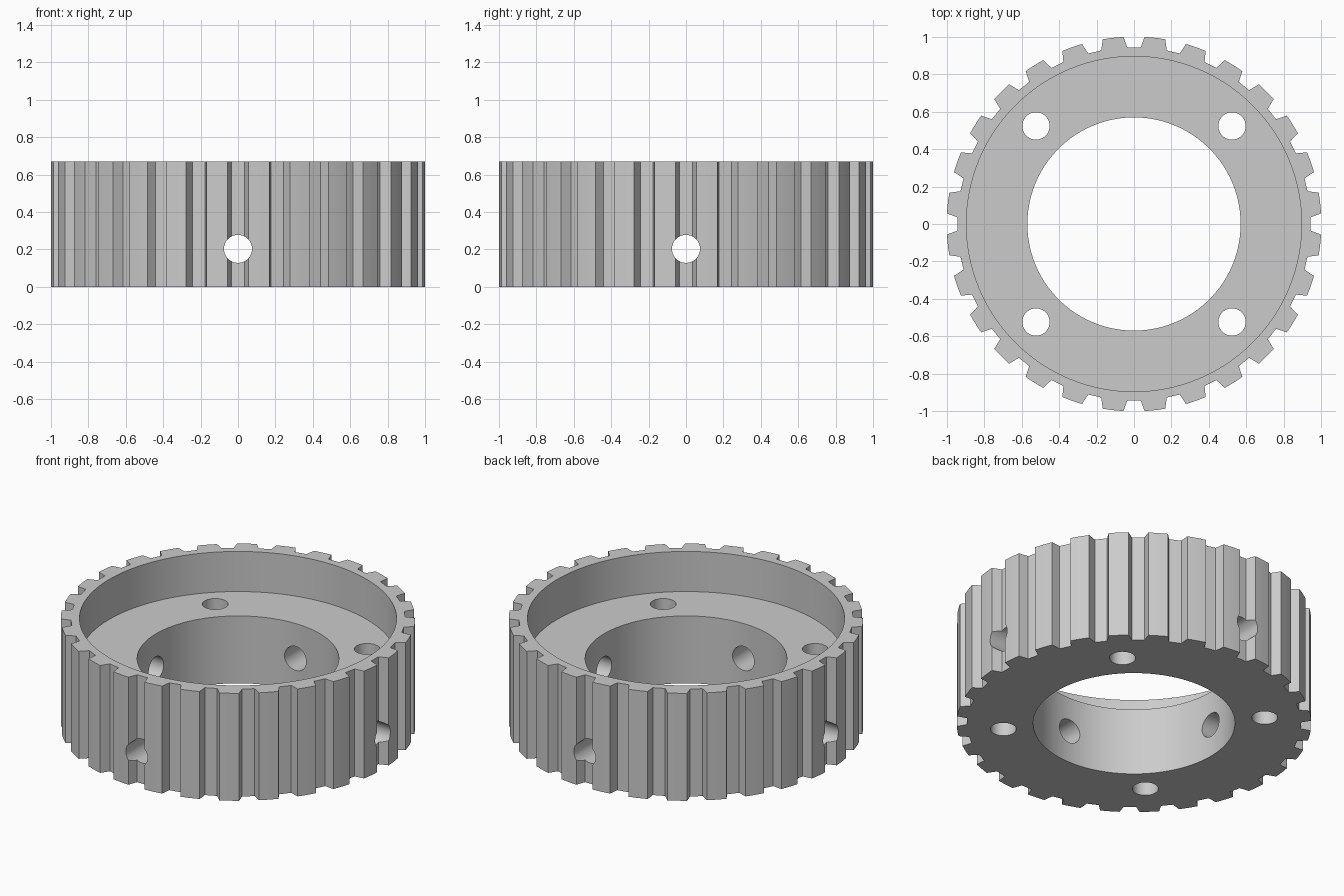
import bpy
import bmesh
from math import sin, cos, radians, pi
from mathutils import Matrix

old = bpy.data.objects.get("Cube")
if old:
    bpy.data.objects.remove(old, do_unlink=True)

HEIGHT, FLOOR_Z = 0.67, 0.42
TEETH, TIP_R, ROOT_R = 28, 1.0016, 0.944

grey = bpy.data.materials.new("light grey metal")
colour = (0.6, 0.6, 0.6, 1)
grey.diffuse_color = colour
grey.use_nodes = True
grey.node_tree.nodes["Principled BSDF"].inputs["Base Color"].default_value = colour


def make_object(name, bm):
    bmesh.ops.recalc_face_normals(bm, faces=bm.faces)
    mesh = bpy.data.meshes.new(name)
    bm.to_mesh(mesh)
    bm.free()
    mesh.materials.append(grey)
    obj = bpy.data.objects.new(name, mesh)
    bpy.context.collection.objects.link(obj)
    return obj


def drill(target, radius, length, matrix, segments):
    """Subtract a cylinder from the target and discard the cutter."""
    bm = bmesh.new()
    bmesh.ops.create_cone(bm, cap_ends=True, segments=segments, radius1=radius,
                          radius2=radius, depth=length, matrix=matrix)
    cutter = make_object("cutter", bm)
    cutter.hide_render = True
    mod = target.modifiers.new("drill", "BOOLEAN")
    mod.operation, mod.solver, mod.object = "DIFFERENCE", "EXACT", cutter
    bpy.context.view_layer.objects.active = target
    bpy.ops.object.modifier_apply(modifier=mod.name)
    bpy.data.objects.remove(cutter, do_unlink=True)


# Toothed rim: one trapezoid tooth with a slightly curved tip, repeated round the circle
tooth = [(ROOT_R, -4.28), (TIP_R, -3.2), (TIP_R, -1.07),
         (TIP_R, 1.07), (TIP_R, 3.2), (ROOT_R, 4.28)]
bm = bmesh.new()
ring = []
for i in range(TEETH):
    centre = (i + 0.5) * 2 * pi / TEETH
    for r, offset in tooth:
        a = centre + radians(offset)
        ring.append(bm.verts.new((r * cos(a), r * sin(a), 0)))
base = bm.faces.new(ring)
top = bmesh.ops.extrude_face_region(bm, geom=[base], use_keep_orig=True)["geom"]
bmesh.ops.translate(bm, vec=(0, 0, HEIGHT),
                    verts=[v for v in top if isinstance(v, bmesh.types.BMVert)])
pulley = make_object("toothed_ring", bm)

# Wide recess in the top and the central bore
drill(pulley, 0.896, 1, Matrix.Translation((0, 0, FLOOR_Z + 0.5)), 128)
drill(pulley, 0.57, 3, Matrix.Identity(4), 96)

# Four bolt holes through the floor
for x in (-0.524, 0.524):
    for y in (-0.524, 0.524):
        drill(pulley, 0.073, 3, Matrix.Translation((x, y, 0)), 32)

# Radial set-screw holes, drilled straight through along both axes
for axis in "XY":
    drill(pulley, 0.075, 3, Matrix.Translation((0, 0, 0.203)) @ Matrix.Rotation(pi / 2, 4, axis), 32)

# Smooth bores with crisp tooth edges
bpy.ops.object.select_all(action="DESELECT")
pulley.select_set(True)
bpy.context.view_layer.objects.active = pulley
bpy.ops.object.shade_smooth_by_angle(angle=radians(25))
